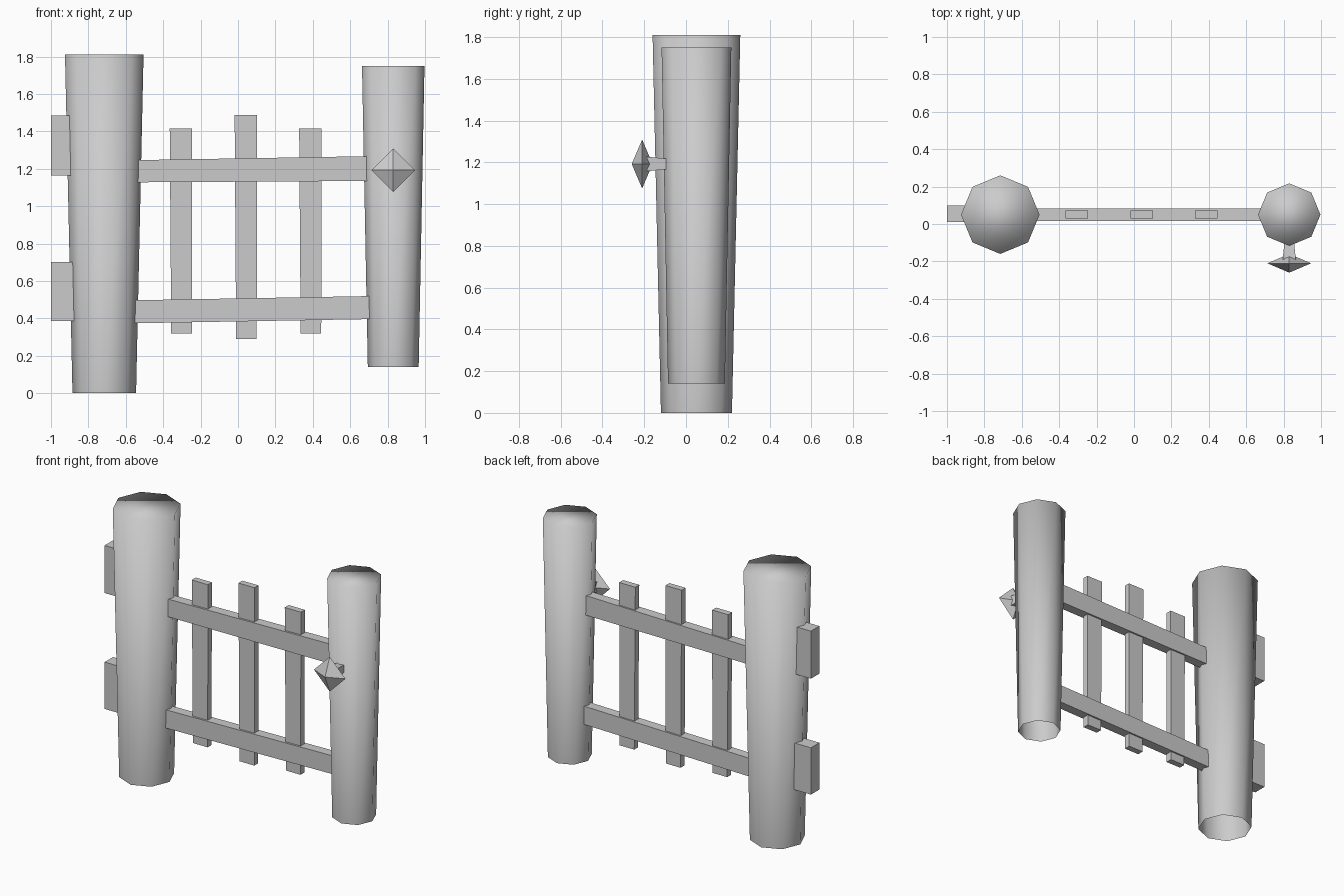
import bpy, bmesh
from math import cos, sin, tau

cube = bpy.data.objects.get("Cube")
if cube:
    bpy.data.objects.remove(cube, do_unlink=True)

grey = bpy.data.materials.new("plain grey")
grey.use_nodes = True
COLOUR = (0.6, 0.6, 0.6, 1)
grey.diffuse_color = COLOUR
grey.node_tree.nodes["Principled BSDF"].inputs["Base Color"].default_value = COLOUR


def finish(name, bm, smooth=False):
    bmesh.ops.recalc_face_normals(bm, faces=bm.faces)
    mesh = bpy.data.meshes.new(name)
    for face in bm.faces:
        face.smooth = smooth
    bm.to_mesh(mesh)
    bm.free()
    mesh.materials.append(grey)
    obj = bpy.data.objects.new(name, mesh)
    bpy.context.collection.objects.link(obj)


def loft(name, rings, smooth=False, open_start=False):
    """Join equal rings of points into a tube with capped ends."""
    bm = bmesh.new()
    loops = [[bm.verts.new(p) for p in ring] for ring in rings]
    n = len(loops[0])
    for a, b in zip(loops, loops[1:]):
        for i in range(n):
            j = (i + 1) % n
            bm.faces.new((a[i], a[j], b[j], b[i]))
    bm.faces.new(loops[-1])
    if not open_start:
        bm.faces.new(loops[0][::-1])
    finish(name, bm, smooth)


def post(name, x, y, z0, z1, r0, r1):
    """Tapered eight-sided post, open underneath."""
    rings = [[(x + r * cos(tau * i / 8), y + r * sin(tau * i / 8), z)
              for i in range(8)] for z, r in ((z0, r0), (z1, r1))]
    loft(name, rings, smooth=True, open_start=True)


def rect_x(x, y0, y1, z0, z1):
    return [(x, y0, z0), (x, y1, z0), (x, y1, z1), (x, y0, z1)]


def rect_y(x, y, z, h):
    return [(x - h, y, z - h), (x + h, y, z - h), (x + h, y, z + h), (x - h, y, z + h)]


def rect_z(x0, x1, y0, y1, z):
    return [(x0, y0, z), (x1, y0, z), (x1, y1, z), (x0, y1, z)]


# Gate posts
post("hinge_post", -0.715, 0.05, 0, 1.81, 0.17, 0.21)
post("latch_post", 0.83, 0.05, 0.14, 1.75, 0.136, 0.167)

# Blocks on the outer side of the hinge post
for name, z0, z1 in (("lower_block", 0.385, 0.70), ("upper_block", 1.165, 1.485)):
    loft(name, [rect_x(x, 0.01, 0.10, z0, z1) for x in (-1, -0.84)])

# Slightly sloping rails, ends buried in the posts
loft("lower_rail", [rect_x(-0.6, 0.017, 0.083, 0.373, 0.496),
                    rect_x(0.76, 0.017, 0.083, 0.397, 0.52)])
loft("upper_rail", [rect_x(-0.6, 0.017, 0.083, 1.127, 1.245),
                    rect_x(0.76, 0.017, 0.083, 1.135, 1.268)])

# Upright slats
for name, x, z0, z1 in (("right_slat", -0.305, 0.32, 1.415),
                        ("middle_slat", 0.042, 0.29, 1.487),
                        ("left_slat", 0.387, 0.32, 1.415)):
    loft(name, [rect_z(x - 0.052, x + 0.058, 0.03, 0.072, z0),
                rect_z(x - 0.06, x + 0.06, 0.03, 0.072, z1)])

# Diamond knob and its stem
KX, KY, KZ, KR = 0.83, -0.21, 1.192, 0.117
loft("knob_stem", [rect_y(KX, -0.2, KZ, 0.036), rect_y(KX, -0.07, KZ, 0.023)])
bm = bmesh.new()
rim = [bm.verts.new((KX + KR * cos(tau * i / 4), KY, KZ + KR * sin(tau * i / 4)))
       for i in range(4)]
for tip_y in (KY - 0.05, KY + 0.05):
    tip = bm.verts.new((KX, tip_y, KZ))
    for i in range(4):
        bm.faces.new((rim[i], rim[(i + 1) % 4], tip))
finish("diamond_knob", bm)
